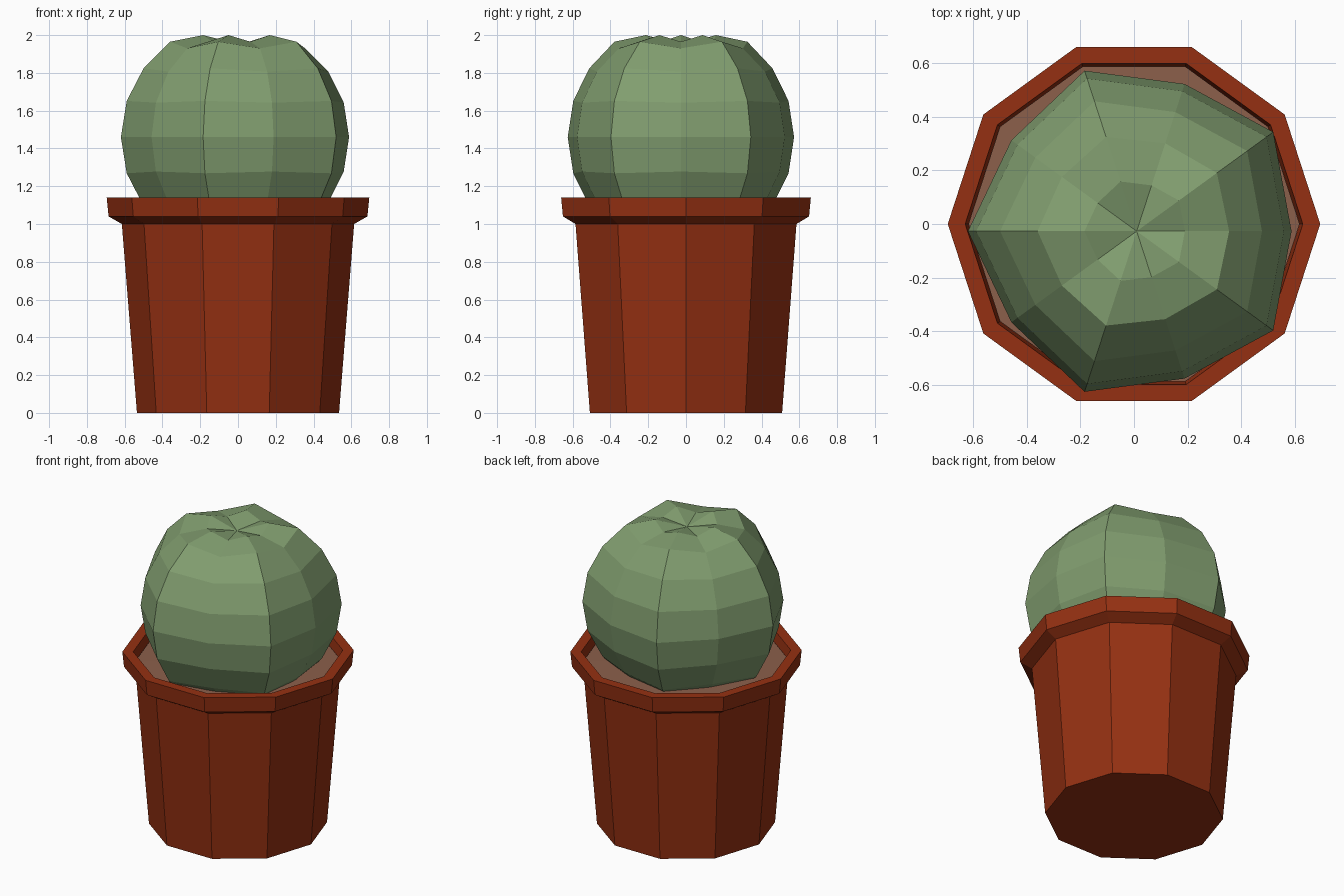
import bpy, bmesh
from math import sin, cos, pi

if "Cube" in bpy.data.objects:
    bpy.data.objects.remove(bpy.data.objects["Cube"])

SIDES = 10


def lathe(name, rings, color, center=(0, 0)):
    """Skin ten-sided rings; each ring = (ridge r, ridge z, valley r, valley z); r 0 is a pole."""
    bm = bmesh.new()
    loops = []
    for rr, rz, vr, vz in rings:
        if rr == 0:
            loops.append([bm.verts.new((center[0], center[1], rz))] * SIDES)
            continue
        loop = []
        for i in range(SIDES):
            a = 2 * pi * i / SIDES
            r, z = (rr, rz) if i % 2 else (vr, vz)
            loop.append(bm.verts.new((center[0] + r * cos(a), center[1] + r * sin(a), z)))
        loops.append(loop)
    for lo, hi in zip(loops, loops[1:]):
        for i in range(SIDES):
            j = (i + 1) % SIDES
            corners = []
            for v in (lo[i], lo[j], hi[j], hi[i]):
                if v not in corners:
                    corners.append(v)
            bm.faces.new(corners)
    bmesh.ops.recalc_face_normals(bm, faces=bm.faces)
    mesh = bpy.data.meshes.new(name)
    bm.to_mesh(mesh)
    bm.free()
    obj = bpy.data.objects.new(name, mesh)
    bpy.context.collection.objects.link(obj)
    mat = bpy.data.materials.new(name + "_color")
    mat.diffuse_color = (*color, 1)
    mat.use_nodes = True
    mat.node_tree.nodes["Principled BSDF"].inputs["Base Color"].default_value = mat.diffuse_color
    mesh.materials.append(mat)
    return obj


def plain(profile):
    return [(r, z, r, z) for r, z in profile]


# Tapered pot with a flared rim and recessed mouth
lathe("pot", plain([(0, 0), (0.535, 0), (0.615, 1.0), (0.685, 1.04), (0.695, 1.14),
                    (0.63, 1.14), (0.61, 0.98), (0, 0.98)]), (0.30, 0.03, 0.006))

# Soil just below the rim
lathe("soil", plain([(0, 1.0), (0.60, 1.0), (0.618, 1.075), (0, 1.085)]), (0.26, 0.115, 0.07))

# Ribbed cactus: five ridges, five valleys, dimpled top
RIDGE, VALLEY, MID = 0.63, 0.578, 1.46
rings = [(0, 0.86, 0, 0.86)]
for k in range(-4, 3):
    a = k * pi / 10
    rings.append((RIDGE * cos(a), MID + 0.62 * sin(a),
                  VALLEY * cos(a), MID + 0.59 * sin(a)))
rings += [(0.37, 1.965, 0.345, 1.93), (0.195, 2.0, 0.18, 1.965), (0, 1.95, 0, 1.95)]
lathe("cactus", rings, (0.22, 0.34, 0.16), center=(0.01, -0.027))
